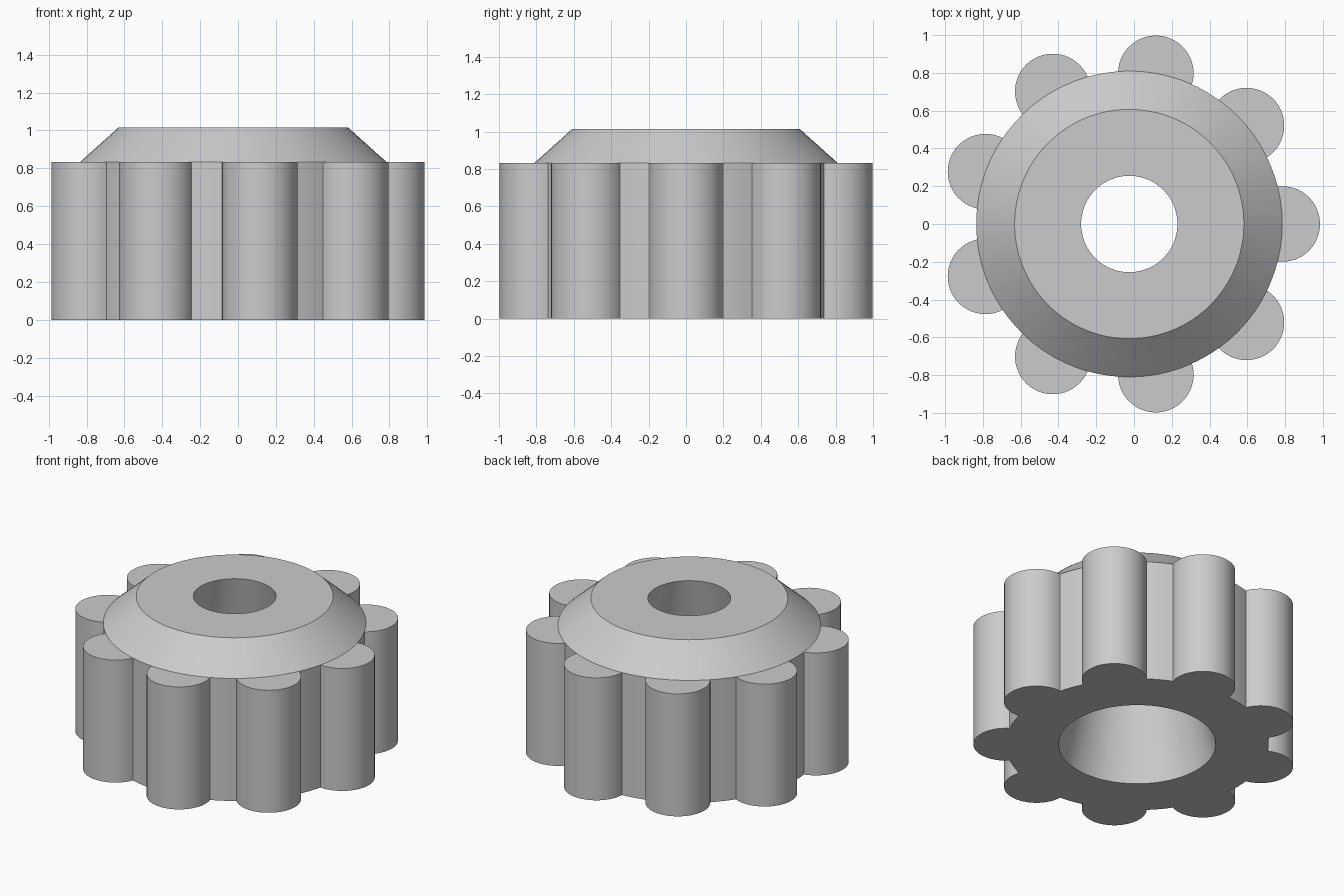
import bpy
import bmesh
from math import asin, pi, sin, cos, radians

if "Cube" in bpy.data.objects:
    bpy.data.objects.remove(bpy.data.objects["Cube"])

LOBES = 9
BODY_R, LOBE_R = 0.81, 0.2
BODY_Z, TOP_Z = 0.833, 1.015
TOP_R, BORE_TOP_R, BORE_BASE_R = 0.607, 0.255, 0.485
CENTRE_X = -0.025
UNDER, GAP, ARC = 6, 4, 28          # segments per sector

grey = bpy.data.materials.new("plain grey")
grey.use_nodes = True
colour = (0.6, 0.6, 0.6, 1)
grey.diffuse_color = colour
grey.node_tree.nodes["Principled BSDF"].inputs["Base Color"].default_value = colour

# Half the angle of the body circle that each lobe covers
half = 2 * asin(LOBE_R / (2 * BODY_R))
step = 2 * pi / LOBES
angles = []
for i in range(LOBES):
    angles += [i * step - half + 2 * half * k / UNDER for k in range(UNDER)]
    angles += [i * step + half + (step - 2 * half) * k / GAP for k in range(GAP)]
count, sector = len(angles), UNDER + GAP

bm = bmesh.new()


def ring(radius, z):
    return [bm.verts.new((CENTRE_X + radius * cos(a), radius * sin(a), z)) for a in angles]


def strip(low, high, skip_lobes=False):
    for i in range(count):
        if not (skip_lobes and i % sector < UNDER):
            j = (i + 1) % count
            bm.faces.new((low[i], low[j], high[j], high[i]))


# Body wall, bevelled shoulder, top, tapered bore and base
base, shoulder = ring(BODY_R, 0), ring(BODY_R, BODY_Z)
top, bore_top = ring(TOP_R, TOP_Z), ring(BORE_TOP_R, TOP_Z)
bore_base = ring(BORE_BASE_R, 0)
strip(base, shoulder, skip_lobes=True)
strip(shoulder, top)
strip(top, bore_top)
strip(bore_top, bore_base)
strip(bore_base, base)

# Round lobes, each joined to the body along its two inner edges
for n in range(LOBES):
    first, turn = n * sector, n * step
    spread = pi / 2 + half / 2
    cx, cy = CENTRE_X + BODY_R * cos(turn), BODY_R * sin(turn)
    arcs = []
    for circle, z in ((base, 0), (shoulder, BODY_Z)):
        arc = [circle[first]]
        for k in range(1, ARC):
            a = turn - spread + 2 * spread * k / ARC
            arc.append(bm.verts.new((cx + LOBE_R * cos(a), cy + LOBE_R * sin(a), z)))
        arc.append(circle[first + UNDER])
        arcs.append(arc)
        bm.faces.new(arc + [circle[first + k] for k in range(UNDER - 1, 0, -1)])
    low, high = arcs
    for k in range(ARC):
        bm.faces.new((low[k], low[k + 1], high[k + 1], high[k]))

bmesh.ops.recalc_face_normals(bm, faces=bm.faces)
mesh = bpy.data.meshes.new("lobed_knob")
bm.to_mesh(mesh)
bm.free()
mesh.materials.append(grey)
knob = bpy.data.objects.new("lobed_knob", mesh)
bpy.context.collection.objects.link(knob)

bpy.ops.object.select_all(action='DESELECT')
bpy.context.view_layer.objects.active = knob
knob.select_set(True)
bpy.ops.object.shade_smooth_by_angle(angle=radians(30))
